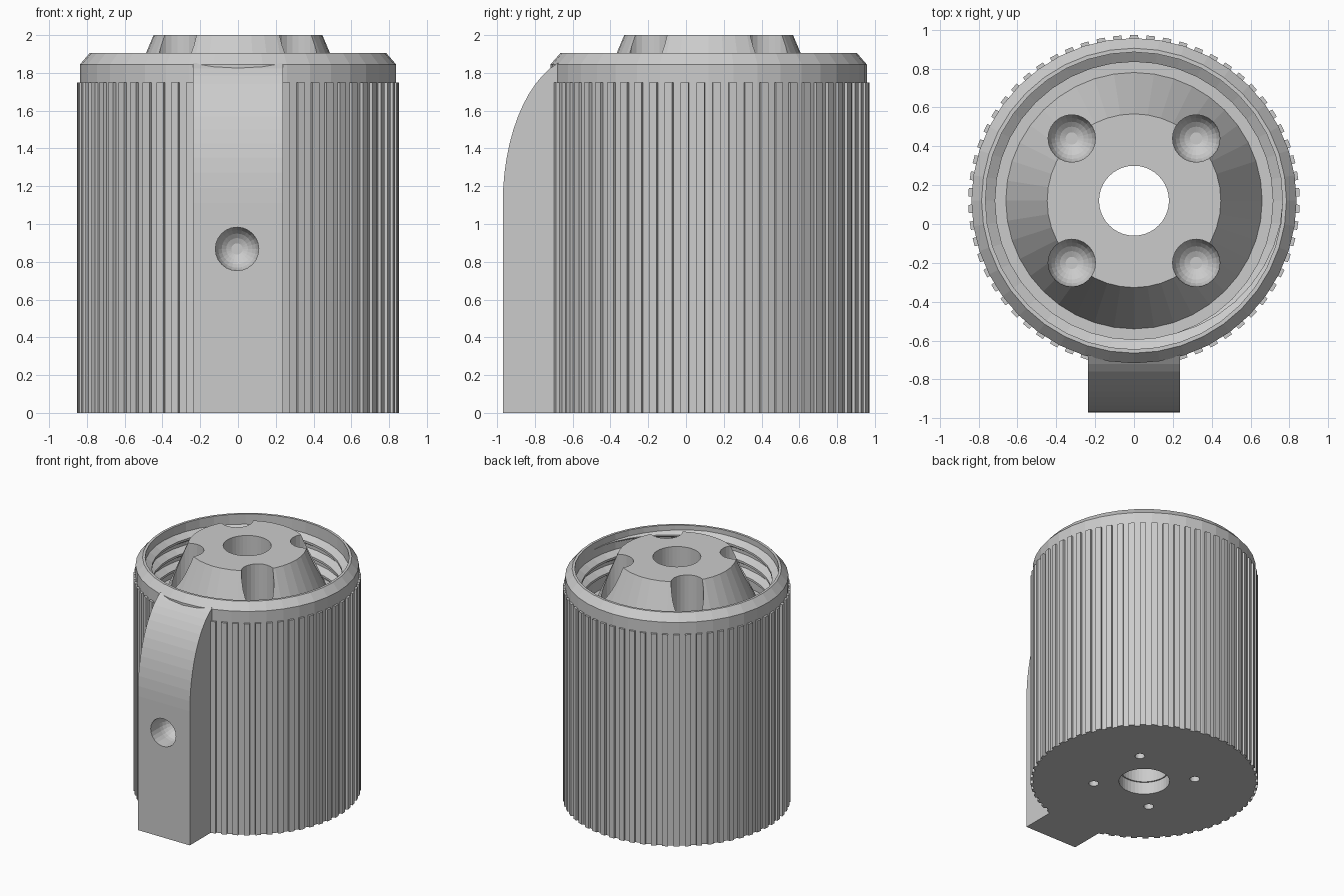
import bpy, bmesh, math
from mathutils import Matrix, Vector

CY = 0.12          # axis of the round body along y
SEG = 40

if "Cube" in bpy.data.objects:
    bpy.data.objects.remove(bpy.data.objects["Cube"], do_unlink=True)

grey = bpy.data.materials.new("plain grey")
grey.use_nodes = True
tone = (0.6, 0.6, 0.6, 1)
grey.diffuse_color = tone
grey.node_tree.nodes["Principled BSDF"].inputs["Base Color"].default_value = tone


def finish(bm, name):
    bmesh.ops.recalc_face_normals(bm, faces=bm.faces[:])
    mesh = bpy.data.meshes.new(name)
    bm.to_mesh(mesh)
    bm.free()
    mesh.materials.append(grey)
    ob = bpy.data.objects.new(name, mesh)
    bpy.context.collection.objects.link(ob)
    return ob


def polar(r, a, z):
    return Vector((r * math.cos(a), CY + r * math.sin(a), z))


def loft(bm, rings, closed):
    """Skin equal rings of points; cap the ends unless closed."""
    vs = [[bm.verts.new(p) for p in ring] for ring in rings]
    n = len(vs[0])
    for i in range(len(vs) if closed else len(vs) - 1):
        a, b = vs[i], vs[(i + 1) % len(vs)]
        for k in range(n):
            bm.faces.new((a[k], a[(k + 1) % n], b[(k + 1) % n], b[k]))
    if not closed:
        bm.faces.new(vs[0])
        bm.faces.new(vs[-1])


def add_pocket(bm, mouth, axis, r, depth, round_end=True):
    """Round hole cutter from mouth along axis, with a domed end."""
    rings = [(r, -0.6)]
    if round_end:
        rings += [(r * math.cos(t), depth - r + r * math.sin(t))
                  for t in (math.pi / 2 * i / 6 for i in range(6))]
    else:
        rings.append((r, depth))
    rot = Vector((0, 0, 1)).rotation_difference(Vector(axis)).to_matrix()
    pts = [[Vector(mouth) + rot @ Vector((q * math.cos(k * math.tau / 24),
            q * math.sin(k * math.tau / 24), d)) for k in range(24)]
           for q, d in rings]
    loft(bm, pts, False)


def cut(ob, bm):
    cutter = finish(bm, "cutter")
    cutter.hide_render = True
    mod = ob.modifiers.new("holes", 'BOOLEAN')
    mod.operation, mod.solver, mod.object = 'DIFFERENCE', 'EXACT', cutter
    dg = bpy.context.evaluated_depsgraph_get()
    mesh = bpy.data.meshes.new_from_object(ob.evaluated_get(dg))
    ob.modifiers.clear()
    ob.data = mesh
    bpy.data.objects.remove(cutter, do_unlink=True)


# Body: one turned profile with socket, inner cone and centre bore
profile = [(0.19, 0), (0.837, 0), (0.837, 1.845), (0.785, 1.905), (0.765, 1.905),
           (0.765, 1.49), (0.66, 1.49), (0.447, 2.0), (0.18, 2.0), (0.18, 0.1), (0.19, 0.1)]
bm = bmesh.new()
loft(bm, [[polar(r, k * math.tau / SEG, z) for r, z in profile] for k in range(SEG)], True)
body = finish(bm, "body")

# Four domed pockets in the cone and four small holes below
bm = bmesh.new()
for k in range(4):
    a = math.pi / 4 + k * math.pi / 2
    add_pocket(bm, polar(0.453, a, 2.0), (0, 0, -1), 0.122, 0.46)
    add_pocket(bm, polar(0.38, a, 0), (0, 0, 1), 0.037, 0.3, False)
cut(body, bm)

# Grip ribs, left out where the front block stands
bm = bmesh.new()
COUNT = 62
for k in range(COUNT):
    a = -math.pi / 2 + k * math.tau / COUNT
    if math.sin(a) < 0 and abs(math.cos(a)) * 0.85 < 0.22:
        continue
    w = math.tau / COUNT * 0.29
    loft(bm, [[polar(0.81, a - w, z), polar(0.853, a - w * 0.85, z),
               polar(0.853, a + w * 0.85, z), polar(0.81, a + w, z)]
              for z in (0, 1.75)], False)
finish(bm, "grip_ribs")

# Inside screw thread: triangular ridge swept along a helix, fading at the ends
bm = bmesh.new()
rings = []
PITCH, TURNS = 0.11, 3
steps = int(TURNS * SEG)
for i in range(steps + 1):
    a = i * math.tau / SEG
    z = 1.52 + PITCH * i / SEG
    fade = max(0.05, min(1, i / 8, (steps - i) / 8))
    crest = 0.768 - 0.053 * fade
    h = 0.045 * fade
    rings.append([polar(0.77, a, z - h), polar(crest, a, z - h * 0.2),
                  polar(crest, a, z + h * 0.2), polar(0.77, a, z + h)])
loft(bm, rings, False)
finish(bm, "inner_thread")

# Front block with a curved upper front
side = [(-0.66, 0), (-0.97, 0)]
for i in range(13):
    t = math.radians(72) * i / 12
    side.append((-0.55 - 0.42 * math.cos(t), 1.11 + 0.78 * math.sin(t)))
side += [(-0.66, 1.853)]
bm = bmesh.new()
loft(bm, [[Vector((x, y, z)) for y, z in side] for x in (-0.238, 0.238)], False)
block = finish(bm, "front_block")
bm = bmesh.new()
add_pocket(bm, (-0.005, -0.97, 0.868), (0, 1, 0), 0.115, 0.23)
cut(block, bm)
